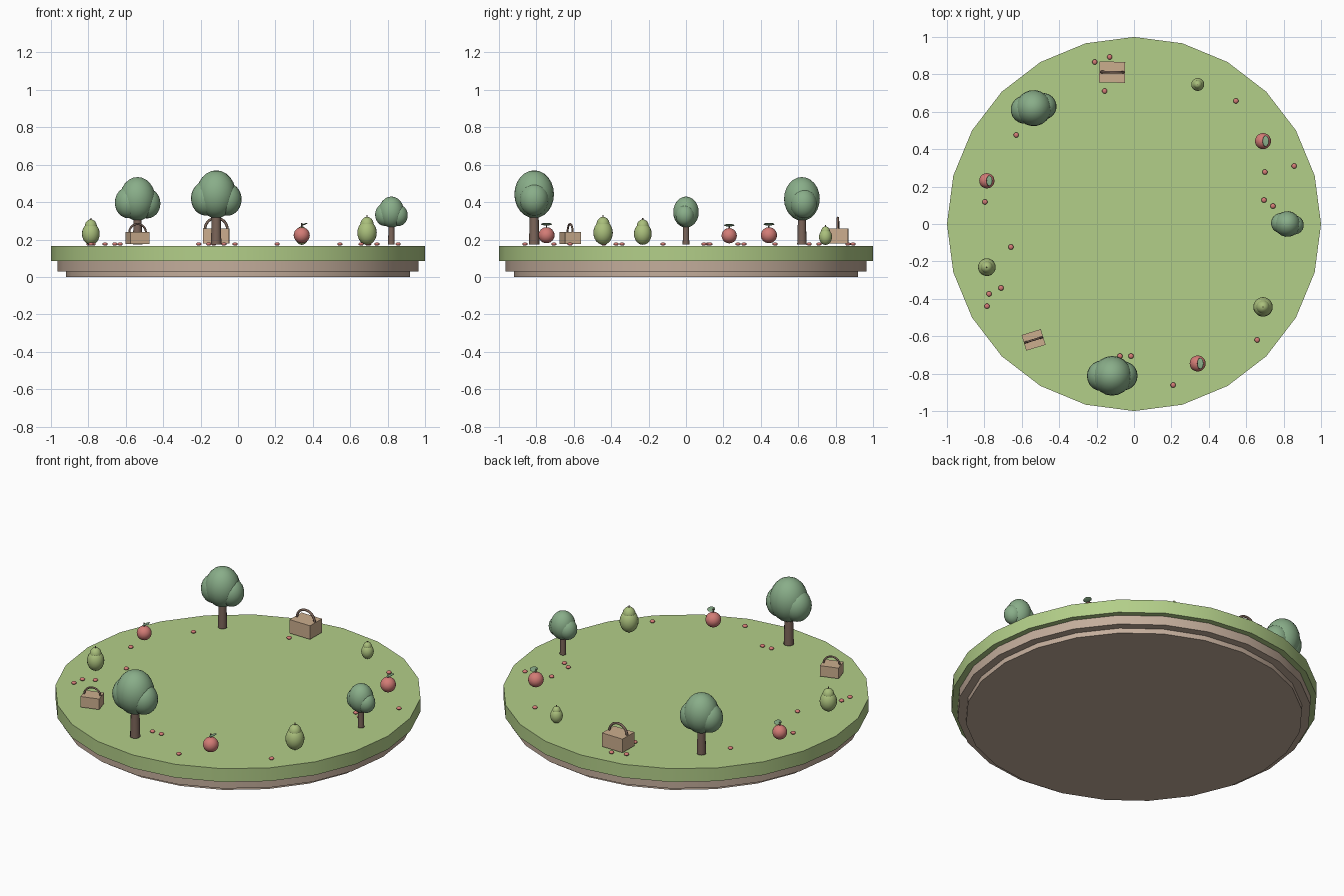
import bpy
from math import cos, sin, pi, radians
from mathutils import Matrix, Vector

if "Cube" in bpy.data.objects:
    bpy.data.objects.remove(bpy.data.objects["Cube"])

def material(name, color):
    m = bpy.data.materials.new(name)
    m.diffuse_color = (*color, 1)
    m.use_nodes = True
    m.node_tree.nodes["Principled BSDF"].inputs["Base Color"].default_value = m.diffuse_color
    return m

GRASS = material("grass", (0.45, 0.62, 0.25))
SOIL = material("soil", (0.55, 0.42, 0.33))
LEAF = material("foliage", (0.25, 0.42, 0.25))
BARK = material("bark", (0.20, 0.13, 0.10))
RED = material("red_fruit", (0.65, 0.20, 0.18))
GREEN = material("green_fruit", (0.40, 0.52, 0.20))
WICKER = material("wicker", (0.60, 0.42, 0.27))

def finish(name, mat, place=Matrix(), local=Matrix()):
    ob = bpy.context.object
    ob.name = name
    ob.data.materials.append(mat)
    ob.matrix_world = place @ local
    if ob.type == 'MESH':
        bpy.ops.object.shade_smooth_by_angle(angle=radians(40))
    return ob

def trs(loc, size=(1, 1, 1), tilt=0):
    return Matrix.LocRotScale(Vector(loc), Matrix.Rotation(tilt, 3, 'Y'), Vector(size))

def ball(name, mat, place, loc, size, tilt=0, seg=20, rings=12):
    bpy.ops.mesh.primitive_uv_sphere_add(segments=seg, ring_count=rings, radius=1)
    return finish(name, mat, place, trs(loc, size, tilt))

def post(name, mat, place, z0, z1, r0, r1, sides=12):
    bpy.ops.mesh.primitive_cone_add(vertices=sides, radius1=r0, radius2=r1, depth=z1 - z0)
    return finish(name, mat, place, Matrix.Translation((0, 0, (z0 + z1) / 2)))

def disc(name, mat, z0, z1, r):
    # rotated so a corner points along +x
    bpy.ops.mesh.primitive_cylinder_add(vertices=24, radius=r, depth=z1 - z0)
    finish(name, mat, Matrix.Translation((0, 0, (z0 + z1) / 2)))

def tree(p):
    post("trunk", BARK, p, 0.004, 0.22, 0.028, 0.022)
    ball("crown", LEAF, p, (0, 0, 0.272), (0.106, 0.106, 0.128))
    ball("crown_left", LEAF, p, (-0.055, 0, 0.25), (0.08, 0.082, 0.092))
    ball("crown_right", LEAF, p, (0.058, 0, 0.245), (0.078, 0.078, 0.088))

def apple(p):
    ball("apple", RED, p, (0, 0, 0.053), (0.043, 0.043, 0.043))
    post("apple_stem", BARK, p, 0.09, 0.118, 0.004, 0.003, 8)
    ball("apple_leaf", LEAF, p, (0.014, 0, 0.112), (0.018, 0.03, 0.004), -0.35, 12, 8)

def pear(p):
    ball("pear_body", GREEN, p, (0, 0, 0.065), (0.051, 0.051, 0.063))
    ball("pear_neck", GREEN, p, (0, 0, 0.107), (0.035, 0.035, 0.041))
    post("pear_stem", BARK, p, 0.14, 0.157, 0.004, 0.003, 8)

def basket(p):
    bpy.ops.mesh.primitive_cube_add(size=1)
    finish("basket", WICKER, p, trs((0, 0, 0.049), (0.138, 0.112, 0.082)))
    # handle: half hoop swept from a curve
    cu = bpy.data.curves.new("basket_handle", 'CURVE')
    cu.dimensions = '3D'
    cu.bevel_depth = 0.007
    cu.bevel_resolution = 2
    cu.use_fill_caps = True
    sp = cu.splines.new('POLY')
    sp.points.add(16)
    for i, pt in enumerate(sp.points):
        a = pi * i / 16
        pt.co = (0.06 * cos(a), 0, 0.085 + 0.06 * sin(a), 1)
    ob = bpy.data.objects.new("basket_handle", cu)
    bpy.context.collection.objects.link(ob)
    cu.materials.append(BARK)
    ob.matrix_world = p

# stepped round island
disc("base_slab", SOIL, 0.0, 0.03, 0.92)
disc("soil_layer", SOIL, 0.03, 0.085, 0.966)
disc("grass_layer", GRASS, 0.085, 0.165, 1.0)

# ring of eleven items: builder, scale, turn in degrees
ring = [(tree, 0.65, -8), (apple, 1, 0), (pear, 0.68, 0), (basket, 1, -1),
        (tree, 0.91, 10), (apple, 0.95, 0), (pear, 0.93, 0), (basket, 0.78, 17),
        (tree, 1, 0), (apple, 1, 0), (pear, 1.02, 0)]
for i, (build, s, turn) in enumerate(ring):
    a = 2 * pi * i / 11
    build(Matrix.Translation((0.82 * cos(a), 0.82 * sin(a), 0.17))
          @ Matrix.Rotation(radians(turn), 4, 'Z') @ Matrix.Scale(s, 4))

# scattered berries
berries = [(-.21, .866), (-.13, .893), (-.157, .711), (-.63, .476), (-.797, .118),
           (-.658, -.123), (-.711, -.342), (-.775, -.374), (-.786, -.439),
           (-.075, -.706), (-.016, -.706), (.209, -.861), (.658, -.62),
           (.743, .096), (.695, .128), (.70, .278), (.856, .31), (.545, .658)]
for x, y in berries:
    ball("berry", RED, Matrix(), (x, y, 0.176), (0.014, 0.014, 0.009), 0, 12, 8)
